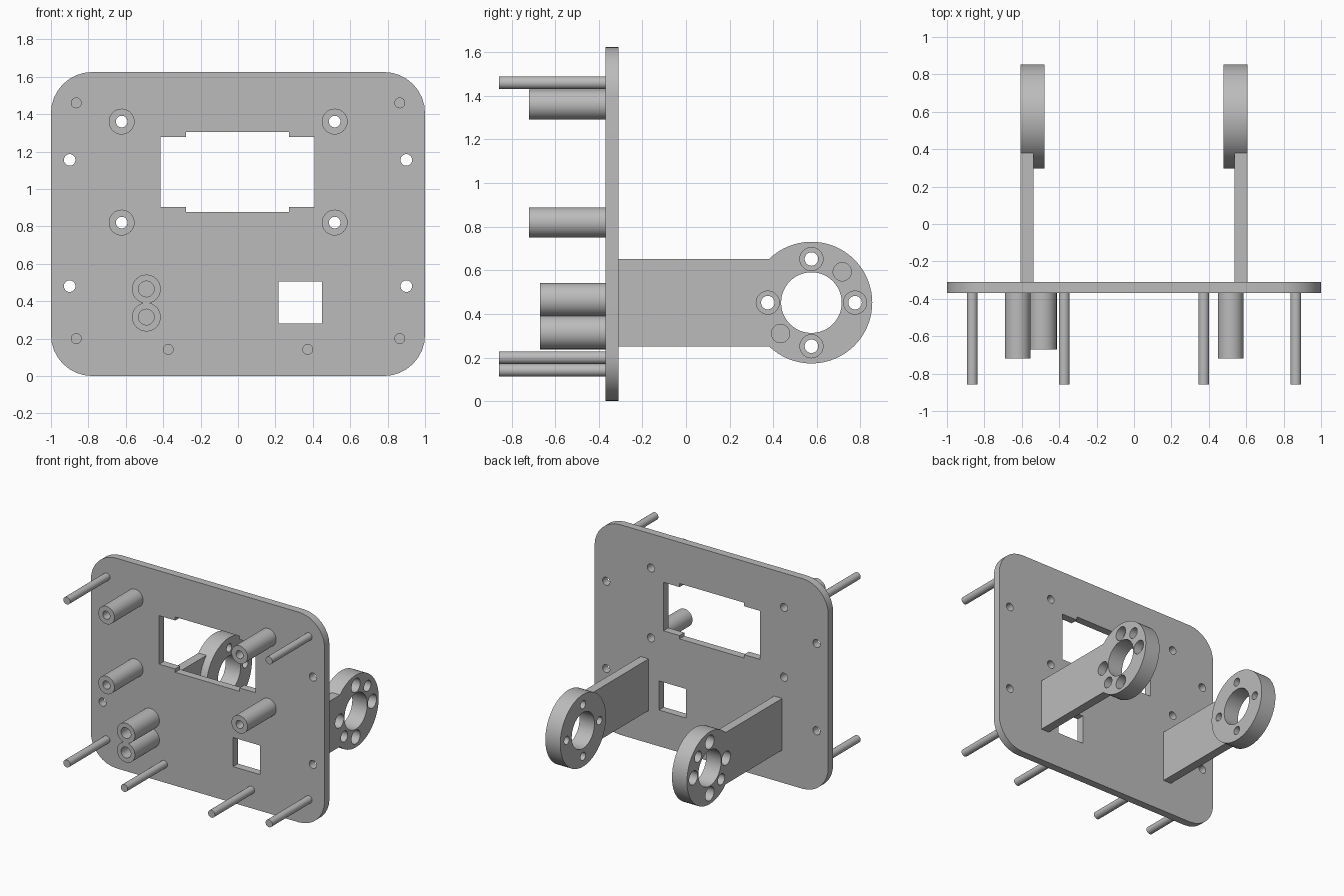
import bpy, bmesh, math
from mathutils import Matrix, Vector

if "Cube" in bpy.data.objects:
    bpy.data.objects.remove(bpy.data.objects["Cube"])

grey = bpy.data.materials.new("plain grey")
grey.diffuse_color = (0.5, 0.5, 0.5, 1)
grey.use_nodes = True
grey.node_tree.nodes["Principled BSDF"].inputs["Base Color"].default_value = grey.diffuse_color

FRONT, BACK = -0.37, -0.31      # faces of the panel


def finish(bm, name):
    bmesh.ops.recalc_face_normals(bm, faces=bm.faces)
    me = bpy.data.meshes.new(name)
    bm.to_mesh(me)
    bm.free()
    ob = bpy.data.objects.new(name, me)
    bpy.context.collection.objects.link(ob)
    me.materials.append(grey)
    return ob


def add_box(bm, x0, x1, y0, y1, z0, z1):
    m = Matrix.Translation(((x0 + x1) / 2, (y0 + y1) / 2, (z0 + z1) / 2))
    m = m @ Matrix.Diagonal((x1 - x0, y1 - y0, z1 - z0, 1))
    bmesh.ops.create_cube(bm, size=1, matrix=m)


def add_rod(bm, a, b, r, seg=32):
    a, b = Vector(a), Vector(b)
    rot = (b - a).to_track_quat('Z', 'Y').to_matrix().to_4x4()
    bmesh.ops.create_cone(bm, cap_ends=True, segments=seg, radius1=r, radius2=r,
                          depth=(b - a).length,
                          matrix=Matrix.Translation((a + b) / 2) @ rot)


def boolean(ob, cutters, op='DIFFERENCE'):
    for c in cutters:
        mod = ob.modifiers.new(op.lower(), 'BOOLEAN')
        mod.operation, mod.solver, mod.object = op, 'EXACT', c
        mod.use_self = True
    bpy.context.view_layer.update()
    me = bpy.data.meshes.new_from_object(
        ob.evaluated_get(bpy.context.evaluated_depsgraph_get()))
    ob.modifiers.clear()
    ob.data = me
    for c in cutters:
        bpy.data.objects.remove(c)


def smooth(ob):
    bpy.ops.object.select_all(action='DESELECT')
    ob.select_set(True)
    bpy.context.view_layer.objects.active = ob
    bpy.ops.object.shade_smooth_by_angle(angle=math.radians(30))


# Panel with rounded corners
W, Z0, Z1, R = 1.0, 0.0, 1.625, 0.22
bm = bmesh.new()
ring = []
for i, (cx, cz) in enumerate([(W - R, Z1 - R), (R - W, Z1 - R),
                              (R - W, Z0 + R), (W - R, Z0 + R)]):
    for k in range(9):
        a = math.radians(90 * i + 90 * k / 8)
        ring.append(bm.verts.new((cx + R * math.cos(a), FRONT, cz + R * math.sin(a))))
face = bm.faces.new(ring)
ext = bmesh.ops.extrude_face_region(bm, geom=[face])
bmesh.ops.translate(bm, vec=(0, BACK - FRONT, 0),
                    verts=[v for v in ext['geom'] if isinstance(v, bmesh.types.BMVert)])
panel = finish(bm, "panel")

standoffs = [(x, z) for x in (-0.622, 0.517) for z in (0.82, 1.36)]
screw_holes = [(x, z) for x in (-0.9, 0.9) for z in (0.48, 1.155)]

# Panel openings: display window with wider middle, square window, screw holes
cut = bmesh.new()
add_box(cut, -0.415, 0.41, -0.5, -0.2, 0.903, 1.278)
window = finish(cut, "window_cutter")
cut = bmesh.new()
add_box(cut, -0.278, 0.272, -0.5, -0.2, 0.877, 1.305)
window_mid = finish(cut, "window_middle_cutter")
cut = bmesh.new()
add_box(cut, 0.217, 0.448, -0.5, -0.2, 0.28, 0.505)
for x, z in standoffs + screw_holes:
    add_rod(cut, (x, -0.5, z), (x, -0.2, z), 0.031)
boolean(panel, [window, window_mid, finish(cut, "hole_cutter")])
smooth(panel)


# Hollow standoffs on the front
def tube(name, centres, tip, r_out, r_in):
    parts, cut = [], bmesh.new()
    for x, z in centres:
        b = bmesh.new()
        add_rod(b, (x, tip, z), (x, FRONT, z), r_out)
        parts.append(finish(b, name))
        add_rod(cut, (x, tip - 0.1, z), (x, FRONT + 0.01, z), r_in)
    if parts[1:]:
        boolean(parts[0], parts[1:], 'UNION')
    boolean(parts[0], [finish(cut, "bore_cutter")])
    smooth(parts[0])


for p in standoffs:
    tube("standoff", [p], -0.72, 0.069, 0.031)
tube("twin_standoff", [(-0.49, 0.315), (-0.49, 0.465)], -0.67, 0.077, 0.042)

# Long thin pins on the front
for x, z in [(0.865, 1.46), (0.865, 0.2), (0.373, 0.142)]:
    for s in (-1, 1):
        b = bmesh.new()
        add_rod(b, (s * x, -0.857, z), (s * x, FRONT, z), 0.029, 24)
        smooth(finish(b, "pin"))

# Rear arms, each ending in a drilled ring
CY, CZ = 0.575, 0.452
for s in (-1, 1):
    outer, mid, inner = s * 0.606, s * 0.537, s * 0.478
    b = bmesh.new()
    add_box(b, min(outer, mid), max(outer, mid), BACK, 0.45, 0.252, 0.652)
    arm = finish(b, "arm")
    b = bmesh.new()
    add_rod(b, (outer, CY, CZ), (inner, CY, CZ), 0.279, 64)
    boolean(arm, [finish(b, "ring")], 'UNION')
    through, pockets = bmesh.new(), bmesh.new()
    add_rod(through, (s * 0.4, CY, CZ), (s * 0.7, CY, CZ), 0.139, 48)
    for k in range(4):      # screw holes with sunk heads
        a = k * math.pi / 2
        y, z = CY + 0.2 * math.cos(a), CZ + 0.2 * math.sin(a)
        add_rod(through, (s * 0.4, y, z), (s * 0.7, y, z), 0.031)
        add_rod(pockets, (s * 0.54, y, z), (s * 0.7, y, z), 0.053)
    for a in (math.pi / 4, 5 * math.pi / 4):        # blind pockets
        y, z = CY + 0.2 * math.cos(a), CZ + 0.2 * math.sin(a)
        add_rod(pockets, (s * 0.54, y, z), (s * 0.7, y, z), 0.042)
    boolean(arm, [finish(through, "through_cutter"), finish(pockets, "pocket_cutter")])
    smooth(arm)
